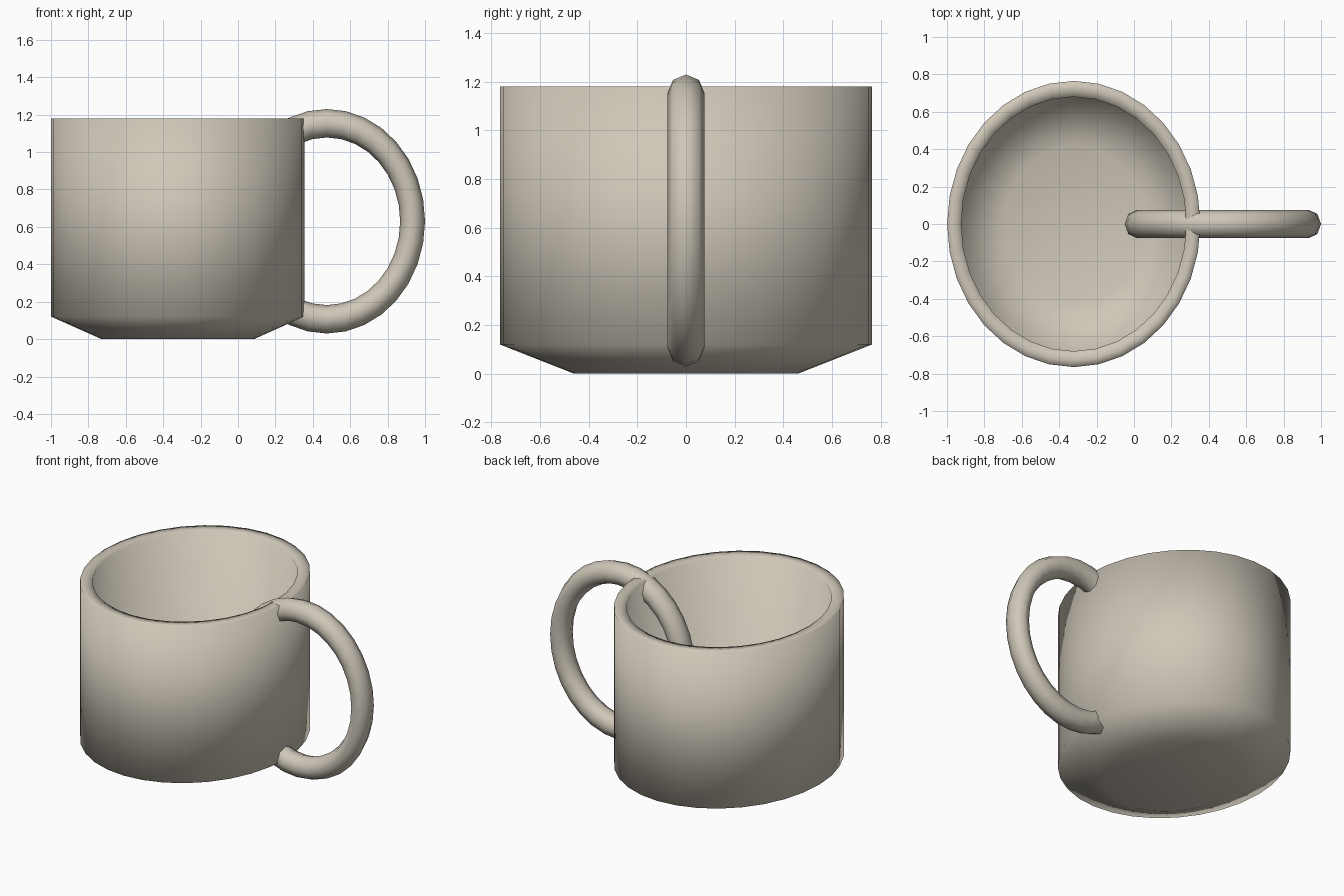
import bpy, bmesh, math

if "Cube" in bpy.data.objects:
    bpy.data.objects.remove(bpy.data.objects["Cube"])

clay = bpy.data.materials.new("warm_grey_clay")
clay.diffuse_color = (0.62, 0.57, 0.48, 1)
clay.use_nodes = True
clay.node_tree.nodes["Principled BSDF"].inputs["Base Color"].default_value = clay.diffuse_color
SX = 0.885  # the whole mug is squeezed along x


def finish(name, bm, location):
    bmesh.ops.recalc_face_normals(bm, faces=bm.faces)
    for f in bm.faces:
        f.smooth = True
    me = bpy.data.meshes.new(name)
    bm.to_mesh(me)
    bm.free()
    me.materials.append(clay)
    ob = bpy.data.objects.new(name, me)
    ob.location = location
    bpy.context.collection.objects.link(ob)


def ring(bm, n, point):
    return [bm.verts.new(point(2 * math.pi * i / n)) for i in range(n)]


def bridge(bm, a, b):
    n = len(a)
    for i in range(n):
        j = (i + 1) % n
        bm.faces.new((a[i], a[j], b[j], b[i]))


# Cup: lathed profile, outside foot -> rim -> inside floor
bm = bmesh.new()
profile = [(0.46, 0), (0.765, 0.12), (0.765, 1.18), (0.725, 1.18),
           (0.68, 1.175), (0.68, 0.17), (0.42, 0.08)]
rings = [ring(bm, 32, lambda t, r=r, z=z: (r * SX * math.cos(t), r * math.sin(t), z))
         for r, z in profile]
for a, b in zip(rings, rings[1:]):
    bridge(bm, a, b)
for loop, z in ((rings[0], 0), (rings[-1], 0.08)):
    c = bm.verts.new((0, 0, z))
    for i in range(32):
        bm.faces.new((loop[i], loop[(i + 1) % 32], c))
finish("cup_body", bm, (-0.322, 0, 0))

# Handle: full upright ring passing through the cup wall
bm = bmesh.new()
R, r = 0.524, 0.076
rings = []
for k in range(32):
    u = 2 * math.pi * k / 32
    rings.append(ring(bm, 8, lambda t: (0.875 * (R + r * math.cos(t)) * math.cos(u),
                                        r * math.sin(t),
                                        (R + r * math.cos(t)) * math.sin(u))))
for k in range(32):
    bridge(bm, rings[k], rings[(k + 1) % 32])
finish("handle", bm, (0.475, 0, 0.63))
